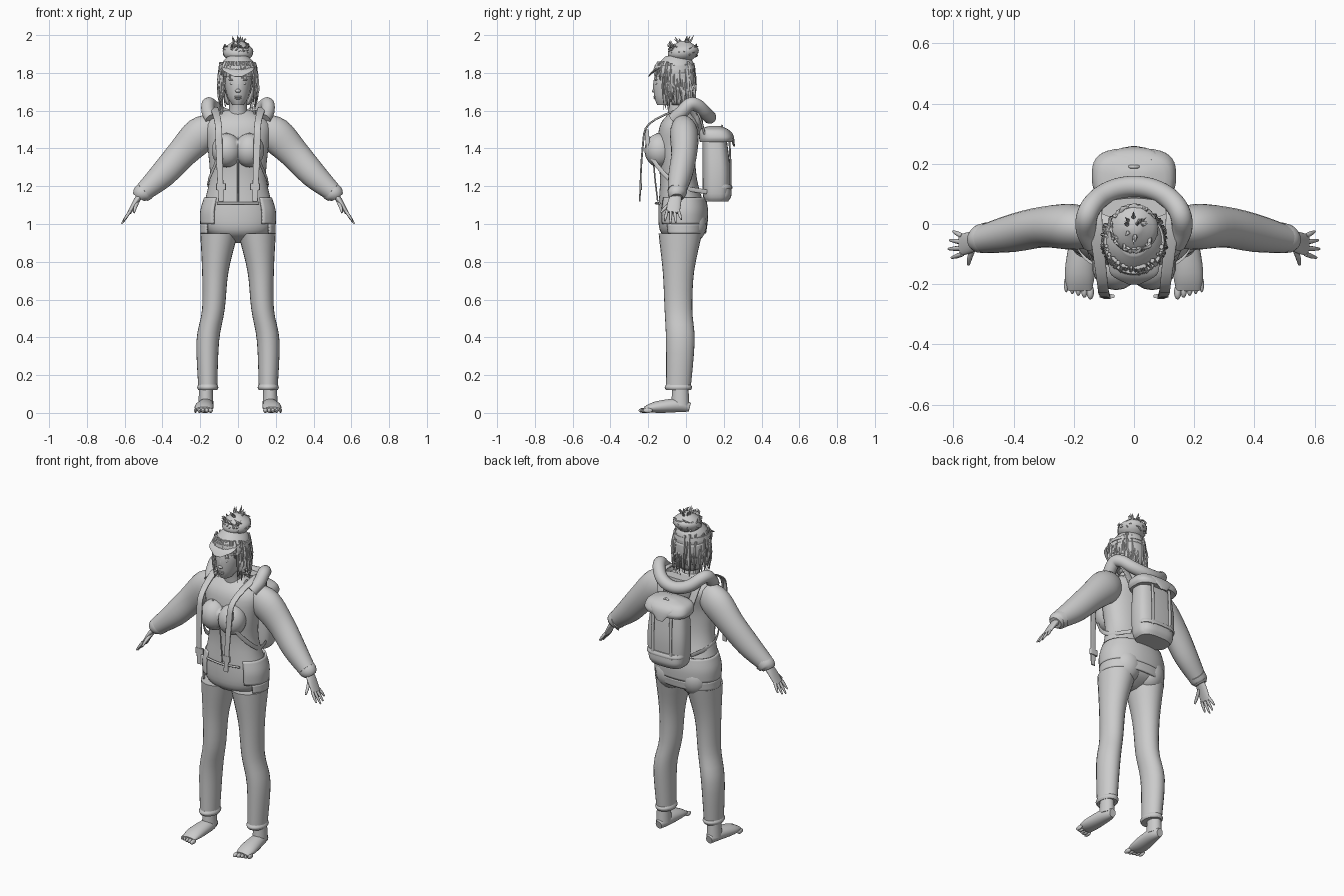
import bpy
import bmesh
import random
from math import sin, cos, pi, radians
from mathutils import Vector

random.seed(4)
if "Cube" in bpy.data.objects:
    bpy.data.objects.remove(bpy.data.objects["Cube"])

LIGHT_GREY = (0.6, 0.6, 0.6, 1)
grey = bpy.data.materials.new("light grey")
grey.use_nodes = True
grey.diffuse_color = LIGHT_GREY
grey.node_tree.nodes["Principled BSDF"].inputs["Base Color"].default_value = LIGHT_GREY
ACROSS, BACK, UP = Vector((1, 0, 0)), Vector((0, 1, 0)), Vector((0, 0, 1))


def smooth_path(rows, steps):
    """Spline through rows of (x, y, z, half width)."""
    path = []
    for i in range(len(rows) - 1):
        before, start = rows[max(i - 1, 0)], rows[i]
        end, after = rows[i + 1], rows[min(i + 2, len(rows) - 1)]
        for k in range(steps):
            t = k / steps
            path.append([b + t * (c - a) / 2 + t * t * (a - 2.5 * b + 2 * c - d / 2)
                         + t ** 3 * (1.5 * (b - c) + (d - a) / 2)
                         for a, b, c, d in zip(before, start, end, after)])
    return path + [list(rows[-1])]


def rounded(value, squareness):
    power = abs(value) ** (2 / squareness)
    return power if value > 0 else -power


def add_loft(bm, rows, flat=(1, 1), sides=24, steps=4, depth_axis=BACK, axis=None, squareness=2, gap=0):
    """Sweep an oval along rows; flat is depth over width at each end, gap opens the front."""
    path = smooth_path(rows, steps)
    points = [Vector(row[:3]) for row in path]
    last = len(path) - 1
    count = sides + 1 if gap else sides
    first_angle, sweep = radians(gap - 90), 2 * pi - 2 * radians(gap)
    rings = []
    for i, row in enumerate(path):
        along = axis or (points[min(i + 1, last)] - points[max(i - 1, 0)]).normalized()
        side = depth_axis.cross(along).normalized()
        deep = along.cross(side)
        width = max(row[3], 0.001)
        depth = width * (flat[0] + (flat[1] - flat[0]) * i / last)
        ring = []
        for k in range(count):
            angle = first_angle + sweep * k / sides
            ring.append(bm.verts.new(points[i] + side * width * rounded(cos(angle), squareness)
                                     + deep * depth * rounded(sin(angle), squareness)))
        rings.append(ring)
    for lower, upper in zip(rings, rings[1:]):
        for k in range(sides):
            following = (k + 1) % count
            bm.faces.new((lower[k], lower[following], upper[following], upper[k]))
    if not gap:
        bm.faces.new(rings[0][::-1])
        bm.faces.new(rings[-1])


def finish(name, bm, mirror=False, thickness=0):
    bmesh.ops.recalc_face_normals(bm, faces=bm.faces)
    mesh = bpy.data.meshes.new(name)
    bm.to_mesh(mesh)
    bm.free()
    part = bpy.data.objects.new(name, mesh)
    bpy.context.collection.objects.link(part)
    mesh.materials.append(grey)
    bpy.ops.object.select_all(action="DESELECT")
    part.select_set(True)
    bpy.context.view_layer.objects.active = part
    bpy.ops.object.shade_smooth_by_angle(angle=radians(45))
    if thickness:
        part.modifiers.new("Thickness", "SOLIDIFY").thickness = thickness
    if mirror:
        part.modifiers.new("Mirror", "MIRROR")


def loft(name, *rows, mirror=False, thickness=0, **shape):
    bm = bmesh.new()
    add_loft(bm, rows, **shape)
    finish(name, bm, mirror, thickness)


def ellipsoids(name, *items, mirror=False):
    bm = bmesh.new()
    for centre, size in items:
        verts = bmesh.ops.create_uvsphere(bm, u_segments=18, v_segments=12, radius=1)["verts"]
        bmesh.ops.scale(bm, vec=size, verts=verts)
        bmesh.ops.translate(bm, vec=centre, verts=verts)
    finish(name, bm, mirror)


# Body and jacket
trunk = dict(axis=UP, sides=40, squareness=2.2)
loft("torso", (0, -.02, .9, .03), (0, -.02, .95, .16), (0, -.02, 1.05, .19), (0, -.04, 1.24, .15),
     (0, -.05, 1.4, .16), (0, -.03, 1.53, .17), (0, -.03, 1.6, .07), flat=(.7, .6), **trunk)
ellipsoids("bust", ((.06, -.14, 1.39), (.08, .08, .09)), mirror=True)
ellipsoids("buttocks", ((.08, .03, 1), (.09, .08, .1)), mirror=True)
loft("jacket_skirt", (0, -.02, 1.14, .18), (0, -.02, 1.07, .2), (0, -.02, 1, .2),
     flat=(.7, .67), gap=38, thickness=.01, **trunk)
loft("jacket_hem", (0, -.02, 1, .2), (0, -.02, .95, .2), flat=(.67, .63), gap=55, thickness=.01, **trunk)
loft("belly_hem", (-.11, -.14, 1.11, .006), (0, -.16, 1.11, .006), (.11, -.14, 1.11, .006),
     depth_axis=UP, sides=8)
loft("front_zip", (0, -.15, 1.12, .004), (0, -.17, 1.36, .004), (0, -.12, 1.53, .004),
     depth_axis=ACROSS, sides=8)
loft("pocket_seams", (.06, -.15, 1.48, .005), (.08, -.2, 1.42, .005), depth_axis=ACROSS, mirror=True)
neck_angles = [pi * k / 8 for k in range(9)]
loft("neckline", *[(.09 * cos(a), -.04 - .08 * sin(a), 1.6 - .07 * sin(a), .007) for a in neck_angles],
     depth_axis=UP, sides=8)

# Legs, trouser cuffs and bare feet
loft("legs", (.1, -.03, .95, .1), (.12, -.04, .75, .07), (.13, -.04, .55, .06), (.16, -.03, .38, .06),
     (.16, -.04, .13, .05), flat=(1.15, 1.3), axis=-UP, mirror=True)
loft("trouser_cuffs", (.16, -.04, .15, .05), (.16, -.04, .135, .056), (.16, -.04, .12, .05),
     flat=(1.3, 1.3), axis=-UP, mirror=True)
loft("ankles", (.17, -.03, .15, .035), (.17, -.03, .04, .04), flat=(1.2, 1.2), axis=-UP, mirror=True)
loft("feet", (.17, .02, .03, .02), (.17, -.04, .04, .04), (.18, -.16, .03, .05), (.18, -.22, .02, .04),
     flat=(1.2, .3), depth_axis=UP, mirror=True)
ellipsoids("toes", *[((.145 + .02 * i, -.226 + .006 * i, .013), (.012 - .001 * i, .025, .013))
                     for i in range(5)], mirror=True)

# Sleeves and hands
loft("sleeves", (.13, -.02, 1.5, .08), (.2, -.01, 1.47, .095), (.3, -.01, 1.37, .08),
     (.4, -.03, 1.26, .07), (.5, -.05, 1.17, .05), flat=(.75, .95), mirror=True)
loft("sleeve_cuffs", (.48, -.04, 1.18, .05), (.51, -.05, 1.16, .05), (.525, -.05, 1.14, .035),
     flat=(.95, .95), mirror=True)
loft("palms", (.51, -.05, 1.16, .02), (.54, -.06, 1.12, .015), (.575, -.07, 1.06, .01),
     flat=(1.1, 3.6), mirror=True)
bm = bmesh.new()
for finger, reach in enumerate((.036, .046, .042, .031)):
    knuckle = Vector((.57, -.1 + .02 * finger, 1.07))
    tip = knuckle + Vector((reach, .009 * finger - .012, -1.5 * reach))
    add_loft(bm, [(*knuckle, .008), (*knuckle.lerp(tip, .5), .008), (*tip, .004)], sides=8)
add_loft(bm, [(.53, -.07, 1.12, .01), (.545, -.11, 1.085, .009), (.55, -.135, 1.06, .005)],
         sides=8, depth_axis=ACROSS)
finish("fingers", bm, mirror=True)

# Neck and face
loft("neck", (0, -.03, 1.54, .06), (0, -.05, 1.61, .047), (0, -.06, 1.68, .05), axis=UP)
loft("head", (0, -.11, 1.63, .03), (0, -.09, 1.68, .058), (0, -.07, 1.78, .073), (0, -.06, 1.87, .04),
     flat=(1.4, 1.3), axis=UP, sides=32)
ellipsoids("nose", ((0, -.168, 1.705), (.015, .013, .01)), ((0, -.163, 1.725), (.009, .012, .035)))
ellipsoids("lips", ((0, -.163, 1.674), (.022, .01, .005)), ((0, -.161, 1.665), (.018, .01, .006)))
ellipsoids("eyes", ((.028, -.154, 1.743), (.014, .009, .007)), mirror=True)
ellipsoids("brows", ((.03, -.157, 1.763), (.02, .008, .004)), mirror=True)
ellipsoids("ears", ((.07, -.06, 1.72), (.01, .02, .03)), mirror=True)

# Hair, visor and top bun
loft("hair_crown", (0, -.06, 1.78, .1), (0, -.06, 1.82, .1), (0, -.05, 1.86, .08), (0, -.05, 1.89, .05),
     flat=(1.05, 1.1), axis=UP, sides=32)
loft("hair_back", (0, -.05, 1.8, .1), (0, -.05, 1.73, .1), (0, -.04, 1.63, .06),
     axis=UP, gap=58, thickness=.01)
loft("bun", (0, -.02, 1.86, .04), (0, -.02, 1.89, .075), (0, -.01, 1.93, .075), (0, -.01, 1.97, .02),
     axis=UP)
loft("visor", (0, -.13, 1.83, .085), (0, -.17, 1.81, .075), (0, -.2, 1.78, .02), flat=(.06, .1),
     depth_axis=UP)
loft("visor_band", (0, -.06, 1.82, .104), (0, -.06, 1.84, .1), flat=(1.06, 1.06), axis=UP, sides=32)


def around(angle, radius, z, y=-.055):
    return radius * cos(angle), y + radius * sin(angle), z


def add_lock(bm, root, middle, tip):
    width = random.uniform(.004, .008)
    add_loft(bm, [(*root, width), (*middle, width), (*tip, 0)], sides=5, steps=3, axis=UP)


vary = random.uniform
bm = bmesh.new()
for _ in range(110):    # hanging locks that leave the face clear
    angle, radius = radians(vary(-42, 222)), vary(.1, .11)
    top, low = vary(1.74, 1.86), vary(1.6, 1.7)
    add_lock(bm, around(angle, radius * .88, top), around(angle, radius, (top + low) / 2),
             around(angle + vary(-.1, .1), radius * .9, low))
for _ in range(26):     # fringe above the brow
    angle = radians(vary(-150, -30))
    add_lock(bm, around(angle, .09, 1.86), around(angle, .11, 1.82), around(angle, .11, vary(1.76, 1.79)))
for _ in range(55):     # strands wrapped around the bun
    angle, turn, z, rise = vary(0, 2 * pi), vary(-.8, .8), vary(1.88, 1.94), vary(0, .04)
    add_lock(bm, around(angle, .06, z, -.015), around(angle + turn / 2, .077, z + rise / 2, -.015),
             around(angle + turn, .07, z + rise, -.015))
for i in range(12):     # loose ends on top
    angle, spread = vary(0, 2 * pi), vary(.02, .06)
    add_lock(bm, around(angle, .02, 1.94, -.01), around(angle, spread * .7, 1.97, -.01),
             around(angle, spread, 2 - .002 * i, -.01))
finish("hair_locks", bm)

# Rolled hood around the shoulders
hood_angles = [radians(angle) for angle in range(-30, 211, 20)]
loft("rolled_hood", *[(.16 * cos(a), .125 * sin(a), 1.65 - .12 * abs(sin(a) - .3), .035) for a in hood_angles],
     depth_axis=UP)
loft("hood_drape", (0, .05, 1.6, .12), (0, .06, 1.55, .1), (0, .06, 1.47, .06), flat=(.3, .3), axis=-UP)

# Backpack
pouch = dict(axis=UP, sides=36, squareness=3)
loft("pack_body", (0, .16, 1.12, .1), (0, .16, 1.16, .12), (0, .16, 1.3, .126), (0, .15, 1.47, .11),
     flat=(.6, .57), **pouch)
loft("pack_lid", (0, .16, 1.435, .13), (0, .16, 1.46, .14), (0, .15, 1.5, .12), (0, .15, 1.52, .04),
     flat=(.67, .6), **pouch)
loft("lid_flap", (0, .21, 1.5, .08), (0, .24, 1.47, .07), (0, .255, 1.41, .02), flat=(.1, .2),
     depth_axis=BACK + UP)
loft("pack_pocket", (0, .16, 1.12, .1), (0, .17, 1.15, .11), (0, .17, 1.19, .11), flat=(.64, .64), **pouch)
loft("pocket_lip", (0, .17, 1.185, .12), (0, .17, 1.195, .122), (0, .165, 1.21, .12), flat=(.62, .62), **pouch)
loft("pack_straps", (.06, .235, 1.18, .005), (.06, .236, 1.3, .005), (.06, .23, 1.44, .005),
     flat=(2, 2), depth_axis=ACROSS, mirror=True)
loft("carry_loop", (-.025, .19, 1.5, .006), (0, .19, 1.52, .006), (.025, .19, 1.5, .006), sides=8)

# Shoulder straps with hanging ends and buckles
webbing = dict(depth_axis=ACROSS, squareness=4, mirror=True)
loft("shoulder_straps", (.1, .1, 1.47, .006), (.125, .06, 1.59, .006), (.125, -.02, 1.61, .006),
     (.105, -.195, 1.53, .005), (.1, -.23, 1.4, .005), (.09, -.245, 1.12, .004), flat=(3.6, 3.6), **webbing)
loft("strap_buckles", (.09, -.24, 1.215, .007), (.09, -.24, 1.18, .007), flat=(3.6, 3.6), **webbing)
loft("lower_straps", (.1, -.21, 1.5, .003), (.11, -.18, 1.35, .003), (.16, -.05, 1.21, .003),
     (.11, .11, 1.17, .003), flat=(4, 4), depth_axis=UP, mirror=True)
